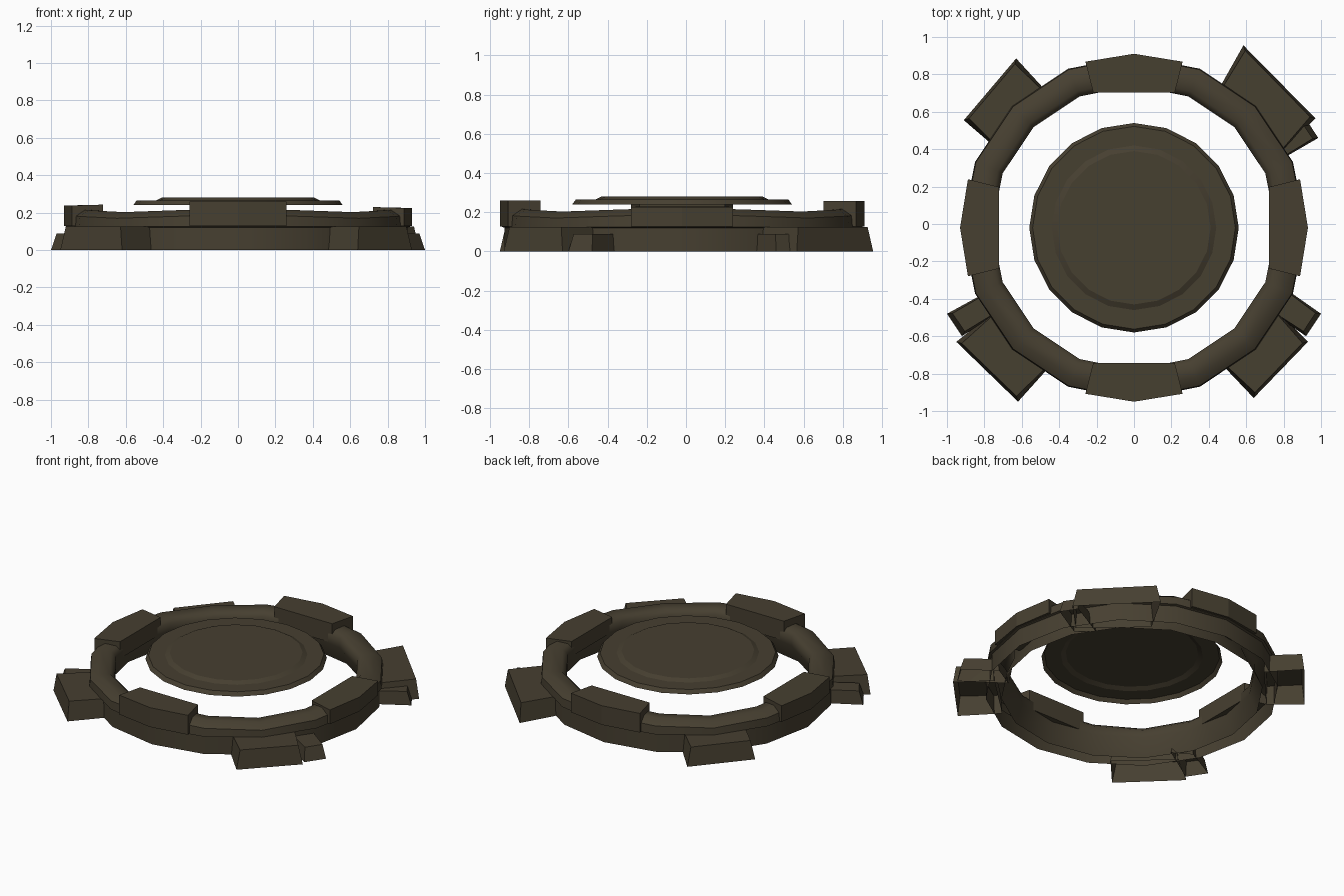
import bpy, bmesh, math

if "Cube" in bpy.data.objects:
    bpy.data.objects.remove(bpy.data.objects["Cube"])

CY = -0.02  # ring centre offset in y

mat = bpy.data.materials.new("dark olive brown")
mat.diffuse_color = (0.062, 0.05, 0.03, 1)
mat.use_nodes = True
mat.node_tree.nodes["Principled BSDF"].inputs["Base Color"].default_value = mat.diffuse_color


def finish(name, bm, smooth=None):
    me = bpy.data.meshes.new(name)
    bmesh.ops.recalc_face_normals(bm, faces=bm.faces[:])
    bm.to_mesh(me)
    bm.free()
    me.materials.append(mat)
    ob = bpy.data.objects.new(name, me)
    bpy.context.collection.objects.link(ob)
    if smooth:
        bpy.ops.object.select_all(action='DESELECT')
        ob.select_set(True)
        bpy.context.view_layer.objects.active = ob
        bpy.ops.object.shade_smooth_by_angle(angle=math.radians(smooth))
    return ob


def lathe(name, profile, n, wave=0.0, smooth=None):
    """Spin an (r, z) profile; wave lifts the top towards the four blocks."""
    bm = bmesh.new()
    rings = []
    for r, z in profile:
        ring = []
        for i in range(n):
            a = 2 * math.pi * i / n
            dz = wave * math.cos(4 * a) if z > 0.15 else 0
            ring.append(bm.verts.new((r * math.cos(a), r * math.sin(a) + CY, z + dz)))
        rings.append(ring)
    for a, b in zip(rings, rings[1:]):
        for i in range(n):
            j = (i + 1) % n
            bm.faces.new((a[i], a[j], b[j], b[i]))
    return bm, rings


# raised round-topped ring, open underneath
bm, _ = lathe("ring", [(0.905, 0), (0.905, 0.12), (0.92, 0.125), (0.915, 0.18), (0.865, 0.213),
                       (0.79, 0.208), (0.76, 0.18), (0.76, 0.12), (0.81, 0)], 16, 0.01)
finish("ring", bm, 50)

# shallow dished lid floating in the middle
bm, rings = lathe("lid", [(0.56, 0.24), (0.542, 0.265), (0.44, 0.265), (0.41, 0.28)], 20)
bm.faces.new(rings[-1])
finish("centre_lid", bm, 20)


# four wedge blocks on the ring
def block(name, deg, top_in, top_out):
    bm = bmesh.new()
    c = math.radians(deg)
    h = math.radians(16.3)
    plan = [(-h, 0.925), (0, 0.93), (h, 0.925), (h * 1.03, 0.755), (-h * 1.03, 0.755)]
    lo, hi = [], []
    for a, r in plan:
        x, y = r * math.cos(c + a), r * math.sin(c + a) + CY
        lo.append(bm.verts.new((x, y, 0.128)))
        hi.append(bm.verts.new((x, y, top_out if r > 0.9 else top_in)))
    bm.faces.new(lo)
    bm.faces.new(hi)
    for i in range(5):
        j = (i + 1) % 5
        bm.faces.new((lo[i], lo[j], hi[j], hi[i]))
    finish(name, bm)


block("right_block", 0, 0.23, 0.225)
block("back_block", 90, 0.258, 0.258)
block("left_block", 180, 0.243, 0.238)
block("front_block", 270, 0.26, 0.26)


# feet: outer edge leans in towards the top, open underneath
def foot(name, plan, height):
    bm = bmesh.new()
    lo = [bm.verts.new((x, y, 0)) for x, y in plan]
    mx = sum(p[0] for p in plan) / 4
    my = sum(p[1] for p in plan) / 4
    hi = []
    for x, y in plan:
        dx, dy = mx - x, my - y
        d = math.hypot(dx, dy)
        k = 0.03 if math.hypot(x, y) > 0.97 else 0.012
        hi.append(bm.verts.new((x + dx / d * k, y + dy / d * k, height)))
    bm.faces.new(hi)
    for i in range(4):
        j = (i + 1) % 4
        bm.faces.new((lo[i], lo[j], hi[j], hi[i]))
    finish(name, bm)


foot("back_left_foot", [(-0.63, 0.885), (-0.91, 0.555), (-0.73, 0.4), (-0.46, 0.7)], 0.125)
foot("back_right_foot", [(0.585, 0.955), (0.97, 0.565), (0.78, 0.37), (0.43, 0.68)], 0.125)
foot("front_left_foot", [(-0.95, -0.63), (-0.62, -0.95), (-0.44, -0.75), (-0.75, -0.47)], 0.125)
foot("front_right_foot", [(0.64, -0.93), (0.93, -0.63), (0.75, -0.45), (0.45, -0.73)], 0.125)
foot("back_right_spur", [(0.985, 0.46), (0.92, 0.56), (0.66, 0.42), (0.76, 0.33)], 0.088)
foot("front_left_spur", [(-1.0, -0.48), (-0.92, -0.6), (-0.66, -0.43), (-0.78, -0.36)], 0.088)
foot("front_right_spur", [(1.0, -0.48), (0.92, -0.6), (0.66, -0.42), (0.8, -0.34)], 0.088)
